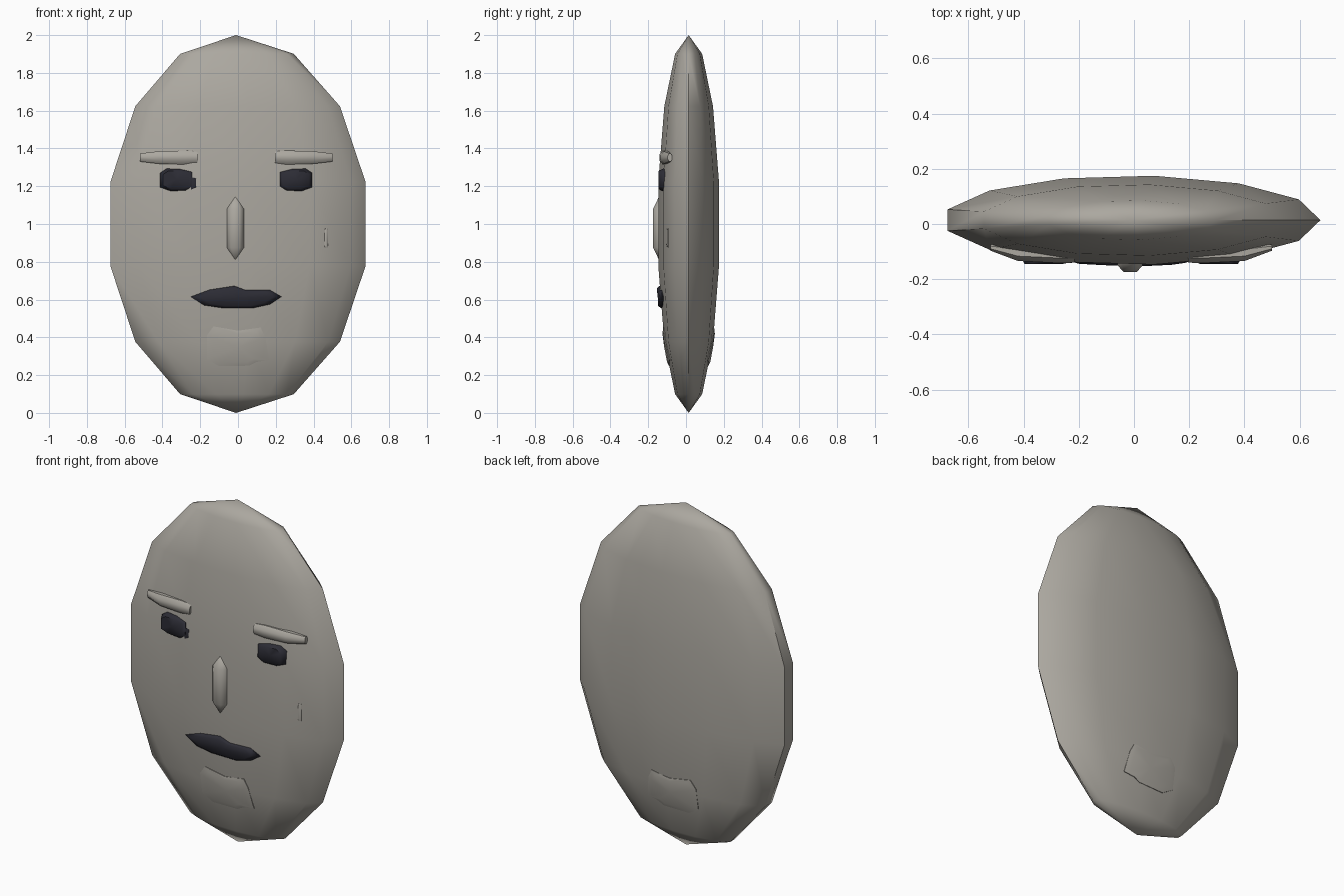
import bpy, bmesh, math
from mathutils import Vector
from mathutils.bvhtree import BVHTree

if "Cube" in bpy.data.objects:
    bpy.data.objects.remove(bpy.data.objects["Cube"])

CX, CY = -0.01, 0.014          # centre line of the head


def material(name, rgb):
    m = bpy.data.materials.new(name)
    m.diffuse_color = (*rgb, 1)
    m.use_nodes = True
    m.node_tree.nodes["Principled BSDF"].inputs["Base Color"].default_value = m.diffuse_color
    return m


stone = material("warm grey", (0.41, 0.39, 0.35))
dark = material("dark slate", (0.025, 0.025, 0.035))


def loft(name, rings, mat, angle=50):
    """Skin a list of rings; a ring of one point closes to a tip."""
    bm = bmesh.new()
    vs = [[bm.verts.new(p) for p in r] for r in rings]
    for a, b in zip(vs, vs[1:]):
        n = max(len(a), len(b))
        for i in range(n):
            j = (i + 1) % n
            if len(a) == 1:
                bm.faces.new((a[0], b[i], b[j]))
            elif len(b) == 1:
                bm.faces.new((a[i], a[j], b[0]))
            else:
                bm.faces.new((a[i], a[j], b[j], b[i]))
    for r in (vs[0], vs[-1]):
        if len(r) > 2:
            bm.faces.new(r)
    bmesh.ops.recalc_face_normals(bm, faces=bm.faces)
    me = bpy.data.meshes.new(name)
    bm.to_mesh(me)
    bm.free()
    me.materials.append(mat)
    ob = bpy.data.objects.new(name, me)
    bpy.context.collection.objects.link(ob)
    bpy.ops.object.select_all(action='DESELECT')
    ob.select_set(True)
    bpy.context.view_layer.objects.active = ob
    bpy.ops.object.shade_smooth_by_angle(angle=math.radians(angle))
    return ob


# Head: flattened ball with 13 sides and 7 bands
rings = [[(CX, CY, 2)]]
for k in range(1, 7):
    t = math.pi * k / 7
    rings.append([(CX + 0.703 * math.sin(t) * math.cos(2 * math.pi * i / 13),
                   CY + 0.166 * math.sin(t) * math.sin(2 * math.pi * i / 13),
                   1 + math.cos(t)) for i in range(13)])
rings.append([(CX, CY, 0)])
head = loft("head", rings, stone, 60)
tree = BVHTree.FromObject(head, bpy.context.evaluated_depsgraph_get())


def surface(x, z, side=-1):
    """Depth of the head surface at x, z on the front (-1) or back (1)."""
    return tree.ray_cast(Vector((x, side * 3, z)), Vector((0, -side, 0)))[0].y


def plaque(name, outline, mat, rim, middle, side=-1, flat=None):
    """Low relief with a given outline, raised off the head surface."""
    n = len(outline)
    mx, mz = sum(p[0] for p in outline) / n, sum(p[1] for p in outline) / n

    def ring(scale, lift):
        r = []
        for x, z in outline:
            px, pz = mx + (x - mx) * scale, mz + (z - mz) * scale
            y = surface(px, pz, side) + side * lift
            r.append((px, flat if flat and lift == middle else y, pz))
        return r
    tip = [(mx, flat or surface(mx, mz, side) + side * middle, mz)]
    return loft(name, [ring(1, -0.02), ring(1, rim), ring(0.8, middle), tip], mat, 60)


# Eyes
eye = [(-0.085, 0.035), (-0.05, 0.058), (0.02, 0.056), (0.085, 0.04),
       (0.085, -0.035), (0.05, -0.058), (-0.03, -0.06), (-0.085, -0.04)]
for s, label in ((-1, "left"), (1, "right")):
    cx = CX + 0.318 * s
    plaque("eye_" + label, [(cx - s * x, 1.235 + z) for x, z in eye], dark,
           0.004, 0.01, flat=-0.145)
plaque("eye_corner", [(-0.25, 1.25), (-0.222, 1.24), (-0.222, 1.195), (-0.25, 1.18)],
       dark, 0.001, 0.003)

# Mouth
plaque("mouth", [(-0.25, 0.615), (-0.15, 0.652), (-0.02, 0.672), (0.04, 0.65),
                 (0.17, 0.65), (0.23, 0.615), (0.17, 0.575), (0.08, 0.555),
                 (-0.08, 0.555), (-0.18, 0.57)], dark, 0.005, 0.018)

# Chin pads on front and back
chin = [(-0.165, 0.41), (-0.13, 0.458), (0, 0.435), (0.12, 0.452), (0.145, 0.40),
        (0.165, 0.28), (0.10, 0.27), (0.06, 0.25), (-0.1, 0.247), (-0.165, 0.285)]
for side, label in ((-1, "front"), (1, "back")):
    plaque("chin_pad_" + label, chin, stone, 0.004, 0.008, side)

# Small cheek mark
plaque("cheek_mark", [(0.457, 0.88), (0.475, 0.875), (0.477, 0.975), (0.46, 0.975)],
       stone, 0.002, 0.004)

# Brows: tapered eight-sided bars
for s, label in ((-1, "left"), (1, "right")):
    rings = []
    for d, y, hy, hz in ((0.51, -0.085, 0.012, 0.022), (0.41, -0.104, 0.031, 0.034),
                         (0.27, -0.11, 0.032, 0.038), (0.205, -0.113, 0.028, 0.033)):
        rings.append([(CX + s * d, y + hy * 1.05 * math.cos(math.pi * (i + .5) / 4),
                       1.352 + hz * 1.05 * math.sin(math.pi * (i + .5) / 4))
                      for i in range(8)])
    loft("brow_" + label, rings, stone, 45)

# Nose: long faceted wedge with pointed ends
rings = [[(CX - 0.004, -0.143, 1.145)]]
for z in (1.08, 0.875):
    rings.append([(CX - 0.004 + x, y, z) for x, y in
                  ((-0.045, -0.12), (-0.045, -0.15), (-0.024, -0.174),
                   (0.024, -0.174), (0.045, -0.15), (0.045, -0.12))])
rings.append([(CX - 0.004, -0.143, 0.81)])
loft("nose", rings, stone, 60)
